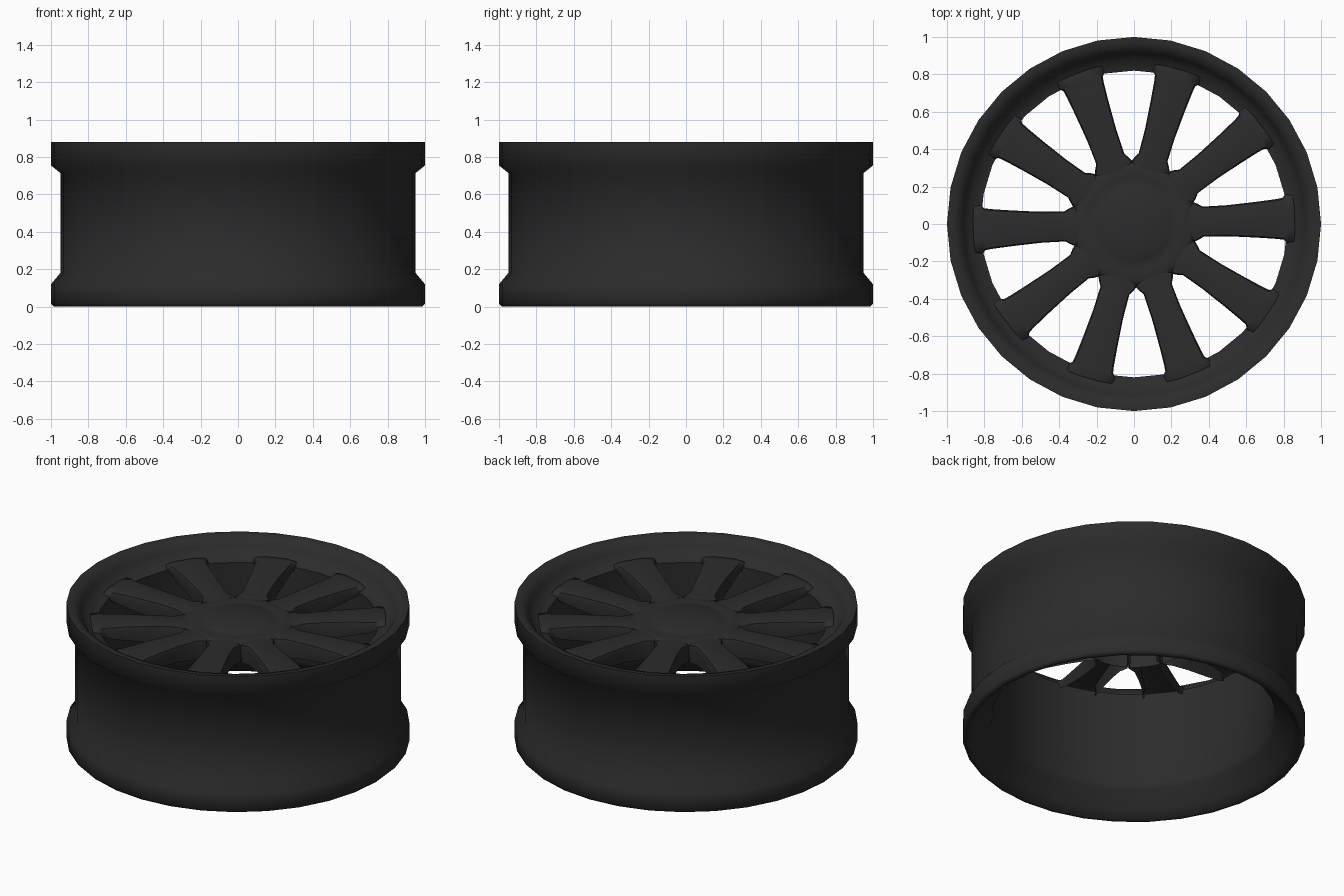
import bpy, bmesh, math

if "Cube" in bpy.data.objects:
    bpy.data.objects.remove(bpy.data.objects["Cube"])

SPOKES = 10
PHASE = math.radians(2)

mat = bpy.data.materials.new("charcoal")
mat.diffuse_color = (0.025, 0.025, 0.025, 1)
mat.use_nodes = True
mat.node_tree.nodes["Principled BSDF"].inputs["Base Color"].default_value = mat.diffuse_color


def finish(bm, name, angle=60):
    bmesh.ops.recalc_face_normals(bm, faces=bm.faces)
    me = bpy.data.meshes.new(name)
    bm.to_mesh(me)
    bm.free()
    ob = bpy.data.objects.new(name, me)
    bpy.context.collection.objects.link(ob)
    me.materials.append(mat)
    bpy.ops.object.select_all(action='DESELECT')
    ob.select_set(True)
    bpy.context.view_layer.objects.active = ob
    bpy.ops.object.shade_smooth_by_angle(angle=math.radians(angle))
    return ob


def lathe(name, profile, sides, closed):
    """Revolve an (r, z) profile about z."""
    bm = bmesh.new()
    rings = []
    for r, z in profile:
        rings.append([bm.verts.new((r * math.cos(2 * math.pi * i / sides),
                                    r * math.sin(2 * math.pi * i / sides), z))
                      for i in range(sides)])
    pairs = list(zip(rings, rings[1:]))
    if closed:
        pairs.append((rings[-1], rings[0]))
    else:
        bm.faces.new(rings[-1])
    for a, b in pairs:
        for i in range(sides):
            j = (i + 1) % sides
            bm.faces.new((a[i], a[j], b[j], b[i]))
    return finish(bm, name)


# Rim: outer barrel with two flanges, sloped face lip, narrower inner wall
lathe("rim", [
    (0.965, 0.0), (0.985, 0.0), (1.0, 0.015), (1.0, 0.12), (0.95, 0.18),
    (0.95, 0.715), (1.0, 0.755), (1.0, 0.88), (0.975, 0.88), (0.94, 0.868),
    (0.915, 0.83), (0.885, 0.78), (0.82, 0.765), (0.82, 0.45),
    (0.82, 0.17), (0.835, 0.13), (0.93, 0.05)], 32, True)

# Hub with low domed cap, open underneath
lathe("hub", [
    (0.325, 0.66), (0.332, 0.75), (0.325, 0.772), (0.30, 0.779),
    (0.25, 0.781), (0.225, 0.777), (0.20, 0.785), (0.15, 0.797),
    (0.08, 0.804), (0.02, 0.806)], 40, False)

# Spokes: stations of radius, half width, top z, bottom z
STATIONS = [
    (0.27, 0.080, 0.777, 0.66), (0.32, 0.106, 0.781, 0.66),
    (0.345, 0.095, 0.782, 0.66), (0.37, 0.080, 0.784, 0.66),
    (0.50, 0.083, 0.792, 0.68), (0.65, 0.095, 0.796, 0.70),
    (0.76, 0.106, 0.796, 0.72), (0.805, 0.112, 0.796, 0.735),
    (0.825, 0.130, 0.796, 0.74), (0.862, 0.130, 0.79, 0.745)]

bm = bmesh.new()
for k in range(SPOKES):
    a = PHASE + 2 * math.pi * k / SPOKES
    c, s = math.cos(a), math.sin(a)
    loops = []
    for r, w, zt, zb in STATIONS:
        section = [(-w * 0.95, zb), (-w, zt - 0.03), (-w * 0.93, zt - 0.008),
                   (-w * 0.45, zt), (w * 0.45, zt), (w * 0.93, zt - 0.008),
                   (w, zt - 0.03), (w * 0.95, zb)]
        loop = []
        for y, z in section:
            x = r - 0.5 * y * y / r if r > 0.8 else r   # curved outer end
            loop.append(bm.verts.new((x * c - y * s, x * s + y * c, z)))
        loops.append(loop)
    # crowned top and side walls, hollow underneath
    for p, q in zip(loops, loops[1:]):
        for i in range(7):
            bm.faces.new((p[i], p[i + 1], q[i + 1], q[i]))
    bm.faces.new(loops[-1])
finish(bm, "spokes")
